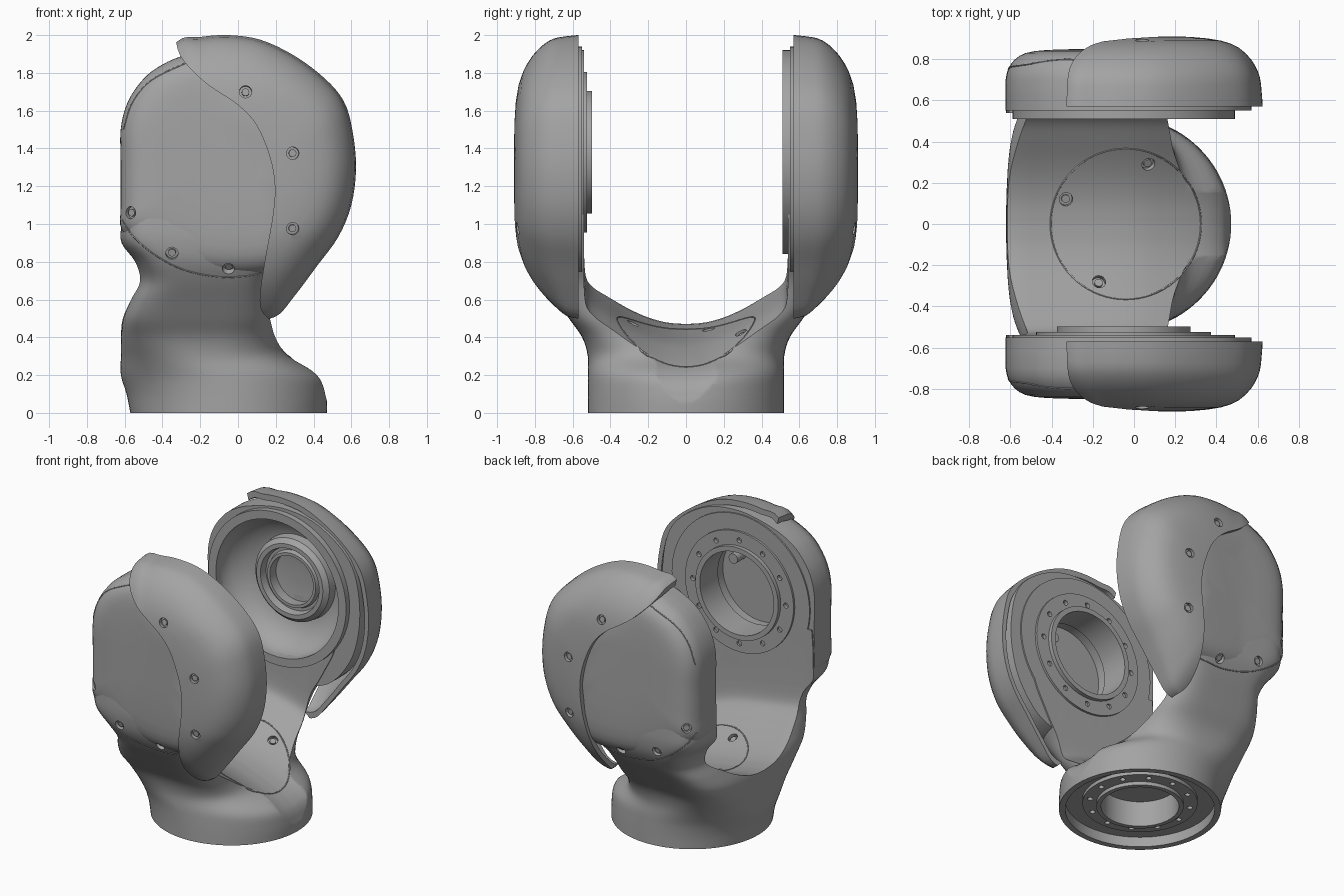
import bpy, bmesh, math
from mathutils import Vector, Matrix
from mathutils.bvhtree import BVHTree

cube = bpy.data.objects.get("Cube")
if cube:
    bpy.data.objects.remove(cube, do_unlink=True)

grey = bpy.data.materials.new("satin_grey")
grey.use_nodes = True
colour = (0.37, 0.37, 0.37, 1)
grey.diffuse_color = colour
grey.node_tree.nodes["Principled BSDF"].inputs["Base Color"].default_value = colour

CX, HUB_Z = -0.05, 1.38
parts = []


def smooth(points, closed=False, steps=4):
    v, out = [Vector(p) for p in points], []
    n = len(v)
    for i in range(n if closed else n - 1):
        idx = [(i + k) % n if closed else min(max(i + k, 0), n - 1) for k in (-1, 0, 1, 2)]
        a, b, c, d = (v[j] for j in idx)
        for s in range(steps):
            t = s / steps
            out.append((b * 2 + (c - a) * t + (a * 2 - b * 5 + c * 4 - d) * t ** 2
                        + (b * 3 - a - c * 3 + d) * t ** 3) * 0.5)
    return out if closed else out + [v[-1]]


def add_mesh(name, bm):
    bmesh.ops.recalc_face_normals(bm, faces=bm.faces)
    mesh = bpy.data.meshes.new(name)
    bm.to_mesh(mesh)
    bm.free()
    ob = bpy.data.objects.new(name, mesh)
    bpy.context.scene.collection.objects.link(ob)
    parts.append(ob)
    return ob


def loft(name, rings, closed=False):
    bm = bmesh.new()
    rows = [[bm.verts.new(p) for p in ring] for ring in rings]
    n = len(rows[0])
    for a, b in zip(rows, rows[1:] + (rows[:1] if closed else [])):
        for i in range(n):
            j = (i + 1) % n
            bm.faces.new((a[i], a[j], b[j], b[i]))
    if not closed:
        bm.faces.new(rows[0])
        bm.faces.new(rows[-1])
    return add_mesh(name, bm)


def lathe(name, profile, axis, closed=False, sides=72):
    rings = []
    for r, h in profile:
        ring = []
        for i in range(sides):
            a = math.tau * i / sides
            u, w = r * math.cos(a), r * math.sin(a)
            ring.append((CX + u, h, HUB_Z + w) if axis == "y" else (CX + u, w, h))
        rings.append(ring)
    return loft(name, rings, closed)


def rods(name, spots, radius, depth):
    bm = bmesh.new()
    for pos, normal in spots:
        turn = normal.to_track_quat("Z", "Y").to_matrix().to_4x4()
        bmesh.ops.create_cone(bm, cap_ends=True, segments=16, radius1=radius, radius2=radius,
                              depth=depth, matrix=Matrix.Translation(pos) @ turn)
    return add_mesh(name, bm)


def boolean(target, cutter, operation="DIFFERENCE"):
    mod = target.modifiers.new("cut", "BOOLEAN")
    mod.operation, mod.object, mod.solver = operation, cutter, "EXACT"
    bpy.context.view_layer.update()
    graph = bpy.context.evaluated_depsgraph_get()
    mesh = bpy.data.meshes.new_from_object(target.evaluated_get(graph))
    target.modifiers.clear()
    target.data = mesh


def discard(ob):
    parts.remove(ob)
    bpy.data.objects.remove(ob, do_unlink=True)


def cut(targets, cutter):
    for t in targets:
        boolean(t, cutter)
    discard(cutter)


def dome(name, outline, centre, layers, side, shape):
    cx, cz = centre
    rings = []
    for k, y in layers:
        pts = [(cx + (x - cx) * k, cz + (z - cz) * k) for x, z in outline]
        rings.append([(x, side * shape(x, y, z), z) for x, z in pts])
    return loft(name, rings)


def hit(targets, origin, direction):
    best = None
    for t in targets:
        bm = bmesh.new()
        bm.from_mesh(t.data)
        loc, normal, _, dist = BVHTree.FromBMesh(bm).ray_cast(Vector(origin), Vector(direction))
        bm.free()
        if loc is not None and (best is None or dist < best[2]):
            if normal.dot(Vector(direction)) > 0:
                normal = -normal
            best = (loc, normal, dist)
    return best[:2] if best else None


def seam(name, points, cyclic=False):
    curve = bpy.data.curves.new(name, "CURVE")
    curve.dimensions, curve.bevel_depth, curve.bevel_resolution = "3D", 0.004, 1
    line = curve.splines.new("POLY")
    line.points.add(len(points) - 1)
    for p, co in zip(line.points, points):
        p.co = (*co, 1)
    line.use_cyclic_u = cyclic
    ob = bpy.data.objects.new(name, curve)
    bpy.context.scene.collection.objects.link(ob)
    curve.materials.append(grey)


# Yoke neck: height, left, right, half depth, squareness
neck_rows = [(0, -.57, .47, .52, 2), (.1, -.59, .47, .52, 2), (.2, -.62, .44, .52, 2.1),
             (.3, -.62, .28, .52, 2.6), (.4, -.62, .22, .55, 3.5), (.5, -.61, .2, .62, 4.5),
             (.6, -.57, .19, .69, 5), (.7, -.53, .21, .76, 5), (.8, -.55, .26, .815, 6),
             (.9, -.62, .31, .838, 7), (1, -.62, .36, .842, 8), (1.1, -.62, .39, .835, 8),
             (1.25, -.61, .4, .79, 8)]
rings = []
for z, x0, x1, ry, n in smooth(neck_rows):
    ring = []
    for i in range(96):
        c, s = math.cos(math.tau * i / 96), math.sin(math.tau * i / 96)
        ring.append(((x0 + x1) / 2 + (x1 - x0) / 2 * math.copysign(abs(c) ** (2 / n), c),
                     ry * math.copysign(abs(s) ** (2 / n), s), z))
    rings.append(ring)
neck = loft("yoke_neck", rings)

# Saddle scooped out between the arms
half = smooth([(0, .47), (.1, .478), (.2, .505), (.3, .55), (.4, .61), (.49, .67), (.53, .73), (.54, .85)])
saddle = [(-y, z) for y, z in reversed(half[1:])] + [(y, z) for y, z in half]
slope = smooth([(-.9, 0), (-.6, 0), (-.4, -.03), (-.04, -.09), (.15, -.15), (.33, -.23), (.41, -.285),
                (.45, -.34), (.48, -.44), (.6, -.8)])
cut([neck], loft("saddle_cutter", [[(x, y, z + g) for y, z in saddle] + [(x, .54, 2.2), (x, -.54, 2.2)]
                                   for x, g in slope]))

# Base socket and mounting flange
cut([neck], lathe("socket_cutter", [(.48, -.1), (.48, .07), (.25, .07), (.25, .2)], "z"))
flange = lathe("base_flange", [(.25, .15), (.25, .02), (.28, .02), (.28, .045), (.37, .045), (.37, .1)], "z", True)
bolts = [math.tau * i / 12 for i in range(12)]
cut([flange], rods("bolt_cutter", [(Vector((CX + .325 * math.cos(a), .325 * math.sin(a), .045)),
                                    Vector((0, 0, 1))) for a in bolts], .018, .05))

housing_outline = smooth([(-.62, 1.1), (-.62, 1.3), (-.62, 1.5), (-.585, 1.64), (-.515, 1.75), (-.43, 1.825),
                          (-.29, 1.89), (-.05, 1.94), (.2, 1.91), (.42, 1.78), (.53, 1.62), (.57, 1.36),
                          (.54, 1.12), (.46, .94), (.32, .79), (.12, .73), (-.15, .73), (-.35, .78),
                          (-.52, .88), (-.615, .97)], True)
shell_outline = smooth([(-.05, 2), (.12, 1.975), (.3, 1.89), (.46, 1.77), (.56, 1.65), (.605, 1.5), (.625, 1.3),
                        (.6, 1.1), (.53, .93), (.42, .78), (.3, .62), (.2, .51), (.08, .52), (-.1, .7),
                        (-.35, .95), (-.5, 1.3), (-.5, 1.7), (-.33, 1.96), (-.2, 1.99)], True)
seam_edge = smooth([(-.335, 2), (-.31, 1.9), (-.25, 1.82), (-.15, 1.73), (0, 1.63), (.1, 1.52), (.17, 1.35),
                    (.195, 1.2), (.185, 1.05), (.15, .85), (.125, .7), (.115, .6), (.125, .54), (.16, .5)])
blade = [tuple(p) for p in seam_edge] + [(.16, .3), (.9, .3), (.9, 2.2), (-.335, 2.2)]
housing_layers = smooth([(1, .55), (1, .7), (.97, .76), (.92, .8), (.83, .83), (.65, .845), (.3, .85)], steps=2)
shell_layers = smooth([(1, .57), (.985, .68), (.96, .74), (.9, .8), (.8, .855), (.65, .89), (.4, .908),
                       (.15, .912)], steps=2)


def housing_shape(x, y, z):
    lean = max(0, x + .2)
    return .55 + (y - .55) * (1 + lean * (.28 - 3 * max(0, z - 1.65)) - 1.2 * max(0, x - .2))


def shell_shape(x, y, z):
    return .57 + (y - .57) * (1 - 2.3 * max(0, 1 - z) ** 2 - .35 * max(0, z - 1.7))


# Arm housings and their wrap-around outer shells
arms = {}
for side, label in ((1, "back"), (-1, "front")):
    housing = dome(label + "_housing", housing_outline, (CX, HUB_Z), housing_layers, side, housing_shape)
    shell = dome(label + "_shell", shell_outline, (.05, 1.25), shell_layers, side, shell_shape)
    inner = [(.95, .5)] + [(k * .95, y - .04) for k, y in shell_layers]
    cut([shell], dome("shell_hollow", shell_outline, (.05, 1.25), inner, side, shell_shape))
    prism = loft("shell_blade", [[(x, side * y, z) for x, z in blade] for y in (.4, 1.1)])
    boolean(shell, prism, "INTERSECT")
    discard(prism)
    arms[side] = [housing, shell, neck]

# Back arm: open bowl with a bearing seat
cut([arms[1][0], neck], lathe("bowl_cutter", [(.48, .45), (.48, .57), (.45, .64), (.38, .7), (.29, .74), (.02, .74)], "y"))
lathe("bowl_rim", [(.48, .6), (.48, .51), (.54, .51), (.54, .6)], "y", True)
lathe("bearing_seat", [(.3, .76), (.29, .68), (.26, .65), (.23, .65), (.22, .7), (.2, .7), (.19, .67),
                       (.17, .67), (.17, .76)], "y", True)

# Front arm: stepped drive flange around a bore, with a small boss inside
cut([arms[-1][0], neck], lathe("bore_cutter", [(.3, -.4), (.3, -.77)], "y"))
drive = lathe("drive_flange", [(.29, -.7), (.29, -.497), (.325, -.497), (.325, -.525), (.425, -.525), (.425, -.54),
                               (.54, -.54), (.54, -.6), (.31, -.6), (.31, -.7)], "y", True)
cut([drive], rods("bolt_cutter", [(Vector((CX + .365 * math.cos(a), -.525, HUB_Z + .365 * math.sin(a))),
                                   Vector((0, 1, 0))) for a in bolts], .018, .06))
rods("bore_boss", [(Vector((.1, -.73, 1.52)), Vector((0, 1, 0)))], .035, .12)

# Seams along the cover edges and around the saddle lid
cover_low = smooth([(-.61, 1.02), (-.55, .93), (-.43, .83), (-.28, .755), (-.1, .72), (.05, .725), (.12, .74)])
cover_high = smooth([(-.605, 1.5), (-.56, 1.64), (-.46, 1.76), (-.28, 1.85)])
for side in arms:
    for name, path in (("cover_lower_seam", cover_low), ("cover_upper_seam", cover_high)):
        found = [hit(arms[side], (x, side * 3, z), (0, -side, 0)) for x, z in path]
        seam(name, [f[0] for f in found if f and f[0].y * side > .5])
lid = [hit([neck], (CX + .01 + .365 * math.cos(a), .365 * math.sin(a), 3), (0, 0, -1))
       for a in (math.tau * i / 72 for i in range(72))]
seam("lid_seam", [f[0] for f in lid if f], True)

# Recessed screws in the arms and the lid
groups = [([neck], [hit([neck], (x, y, 3), (0, 0, -1)) for x, y in ((.07, .29), (-.33, .12), (-.17, -.28))])]
screw_spots = [(.04, 1.7), (.29, 1.375), (.29, .975), (-.57, 1.06), (-.35, .845), (-.05, .765)]
for side in arms:
    groups.append((arms[side], [hit(arms[side], (x, side * 3, z), (0, -side, 0)) for x, z in screw_spots]))
for targets, spots in groups:
    spots = [s for s in spots if s]
    cut(targets, rods("screw_cutter", spots, .033, .05))
    rods("screw_heads", [(p - n * .025, n) for p, n in spots], .02, .03)

# Finish: one colour, smooth surfaces with crisp edges
bpy.ops.object.select_all(action="DESELECT")
for ob in parts:
    ob.data.materials.clear()
    ob.data.materials.append(grey)
    ob.select_set(True)
bpy.context.view_layer.objects.active = neck
bpy.ops.object.shade_smooth_by_angle(angle=math.radians(35))
